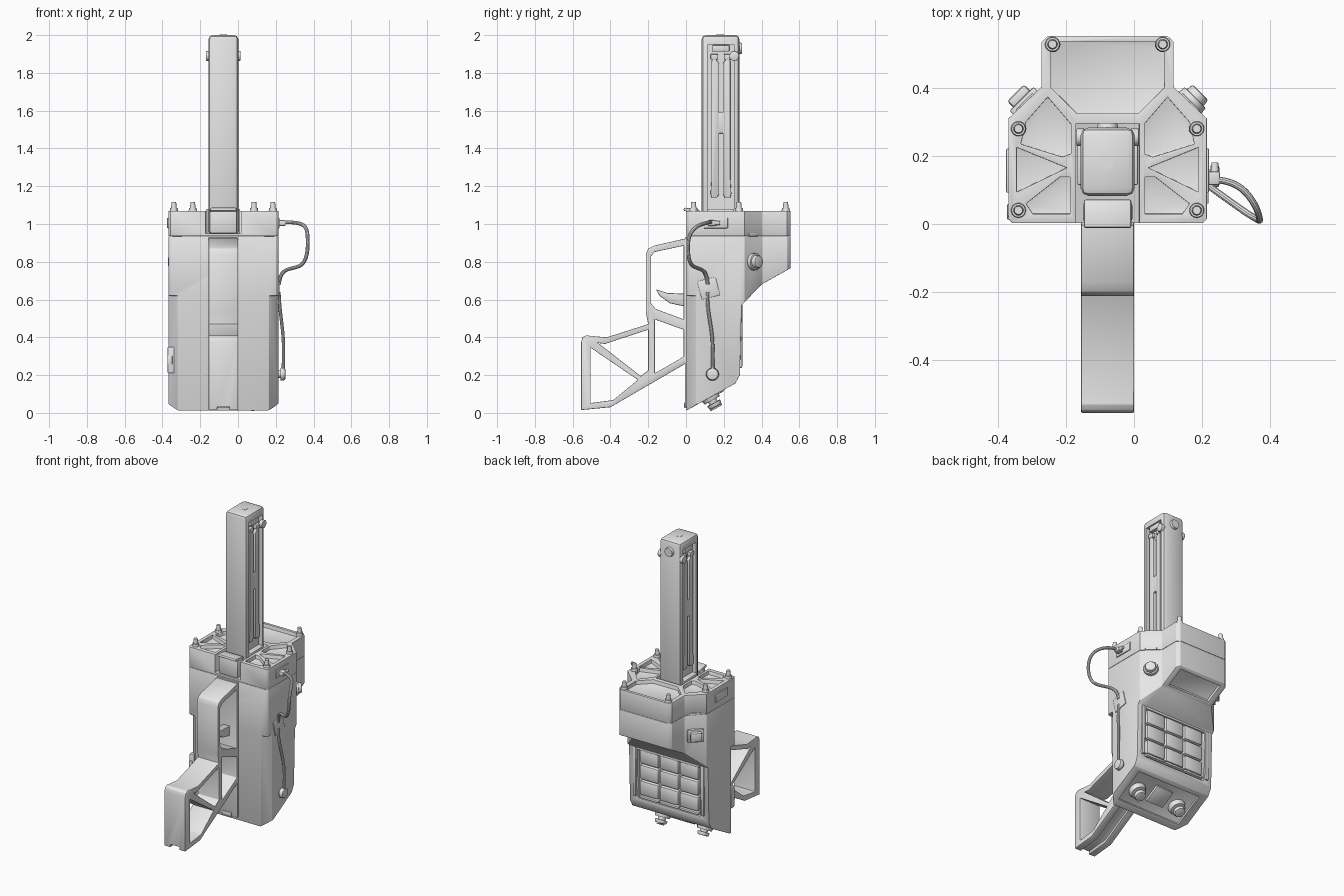
import bpy, bmesh, math
from mathutils import Vector, Matrix

if bpy.data.objects.get("Cube"):
    bpy.data.objects.remove(bpy.data.objects["Cube"])

AXIS_X = -0.0775      # the body's centre line; parts are built around x = 0, then shifted
parts = []


def add(name, bm):
    bmesh.ops.recalc_face_normals(bm, faces=bm.faces[:])
    me = bpy.data.meshes.new(name)
    bm.to_mesh(me)
    bm.free()
    ob = bpy.data.objects.new(name, me)
    bpy.context.scene.collection.objects.link(ob)
    parts.append(ob)
    return ob


def bake(ob):
    bpy.context.view_layer.update()
    dg = bpy.context.evaluated_depsgraph_get()
    me = bpy.data.meshes.new_from_object(ob.evaluated_get(dg))
    ob.modifiers.clear()
    ob.data = me


def bevel(ob, width, segments=2):
    m = ob.modifiers.new("bevel", 'BEVEL')
    m.width, m.segments, m.limit_method = width, segments, 'ANGLE'
    m.angle_limit = math.radians(28)
    bake(ob)
    return ob


def combine(ob, tools, op='DIFFERENCE'):
    for t in tools:
        m = ob.modifiers.new("bool", 'BOOLEAN')
        m.operation, m.object, m.solver = op, t, 'EXACT'
        t.hide_render = True
    bake(ob)
    for t in tools:
        parts.remove(t)
        bpy.data.objects.remove(t)
    return ob


def prism(name, pts, axis, lo, hi, width=0):
    place = {'x': lambda a, b: (lo, a, b), 'y': lambda a, b: (a, lo, b),
             'z': lambda a, b: (a, b, lo)}[axis]
    bm = bmesh.new()
    face = bm.faces.new([bm.verts.new(place(a, b)) for a, b in pts])
    ext = bmesh.ops.extrude_face_region(bm, geom=[face])
    shift = Vector([hi - lo if c == axis else 0 for c in "xyz"])
    bmesh.ops.translate(bm, vec=shift,
                        verts=[g for g in ext["geom"] if isinstance(g, bmesh.types.BMVert)])
    ob = add(name, bm)
    return bevel(ob, width) if width else ob


def box(name, centre, size, width=0, tilt=0, turn=0):
    bm = bmesh.new()
    mat = (Matrix.Translation(centre) @ Matrix.Rotation(turn, 4, 'Z')
           @ Matrix.Rotation(tilt, 4, 'X') @ Matrix.Diagonal((*size, 1)))
    bmesh.ops.create_cube(bm, size=1, matrix=mat)
    ob = add(name, bm)
    return bevel(ob, width) if width else ob


def rod(name, centre, direction, r1, r2, depth, sides=24, width=0):
    bm = bmesh.new()
    rot = Vector(direction).to_track_quat('Z', 'Y').to_matrix().to_4x4()
    bmesh.ops.create_cone(bm, cap_ends=True, segments=sides, radius1=r1, radius2=r2,
                          depth=depth, matrix=Matrix.Translation(centre) @ rot)
    ob = add(name, bm)
    return bevel(ob, width) if width else ob


def both(pts):
    return pts + [(-a, b) for a, b in reversed(pts)]


def cable(name, pts, radius):
    cu = bpy.data.curves.new(name, 'CURVE')
    cu.dimensions, cu.bevel_depth, cu.bevel_resolution = '3D', radius, 3
    cu.use_fill_caps = True
    sp = cu.splines.new('NURBS')
    sp.points.add(len(pts) - 1)
    for p, (x, y, z) in zip(sp.points, pts):
        p.co = (x - AXIS_X, y, z, 1)
    sp.use_endpoint_u, sp.order_u, sp.resolution_u = True, 4, 8
    tmp = bpy.data.objects.new("cable_path", cu)
    bpy.context.scene.collection.objects.link(tmp)
    bpy.context.view_layer.update()
    me = bpy.data.meshes.new_from_object(tmp.evaluated_get(bpy.context.evaluated_depsgraph_get()))
    bpy.data.objects.remove(tmp)
    ob = bpy.data.objects.new(name, me)
    bpy.context.scene.collection.objects.link(ob)
    parts.append(ob)


# Main body: plan outline cut by the side and front profiles
plan = both([(0.28, 0.003), (0.2915, 0.015), (0.2915, 0.31), (0.194, 0.403),
             (0.194, 0.535), (0.175, 0.553)])
side = [(-0.02, 0.0), (0.26, 0.155), (0.285, 0.2), (0.295, 0.57), (0.4, 0.68),
        (0.57, 0.775), (0.57, 1.2), (-0.02, 1.2)]
front = both([(0.24, 0.01), (0.32, 0.07), (0.32, 1.2)])
body = prism("main_body", plan, 'z', -0.1, 0.935)
combine(body, [prism("side_profile", side, 'x', -0.5, 0.5),
               prism("front_profile", front, 'y', -0.1, 0.7)], 'INTERSECT')
SLOPE = math.atan2(0.145, 0.26)
tools = [box("back_recess", (0, 0.295, 0.4), (0.46, 0.05, 0.34)),
         box("screen_recess", (0, 0.477, 0.722), (0.31, 0.125, 0.04), 0, math.atan2(0.095, 0.17)),
         box("base_recess", (0, 0.14, 0.086), (0.47, 0.22, 0.03), 0, SLOPE)]
for s in (-1, 1):
    tools.append(prism("corner_cut", [(s * 0.4, -0.05), (s * 0.235, -0.05), (s * 0.235, -0.003),
                                      (s * 0.297, 0.06), (s * 0.4, 0.06)], 'z', -0.2, 0.62))
combine(body, tools)
bevel(body, 0.005)

# Upper cap with ribbed top
cap = prism("top_cap", plan, 'z', 0.936, 1.07)
pockets = [[(0.176, 0.373), (0.108, 0.294), (0.108, 0.206), (0.133, 0.197), (0.255, 0.235),
            (0.24, 0.3)],
           [(0.267, 0.225), (0.12, 0.165), (0.267, 0.094)],
           [(0.11, 0.138), (0.11, 0.03), (0.22, 0.03), (0.24, 0.06), (0.14, 0.138)]]
tools = [prism("rear_pocket", both([(0.166, 0.52), (0.15, 0.535)][::-1]
                                   + [(0.166, 0.4), (0.09, 0.325)]), 'z', 1.045, 1.2),
         box("tower_slot", (0, 0.095, 1.1), (0.186, 0.4, 0.3))]
for s in (-1, 1):
    for p in pockets:
        tools.append(prism("pocket", [(s * a, b) for a, b in p], 'z', 1.045, 1.2))
combine(cap, tools)
bevel(cap, 0.005)

# Top screws
for s in (-1, 1):
    for u, y in ((0.262, 0.04), (0.262, 0.28), (0.162, 0.528)):
        rod("screw_collar", (s * u, y, 1.073), (0, 0, 1), 0.023, 0.02, 0.026)
        rod("screw_post", (s * u, y, 1.095), (0, 0, 1), 0.016, 0.012, 0.045, 16)

# Tower with recessed rails on both sides
tower = box("tower", (0, 0.183, 1.47), (0.158, 0.2, 1.06), 0.022)
combine(tower, [box("tower_groove", (s * 0.085, 0.185, 1.515), (0.066, 0.138, 0.87))
                for s in (-1, 1)])
for s in (-1, 1):
    lo, hi = sorted((s * 0.045, s * 0.071))
    for m in (-1, 1):
        rail = [(0.185 + m * a, z) for a, z in ((0.01, 1.16), (0.02, 1.14), (0.05, 1.14),
                (0.055, 1.16), (0.05, 1.24), (0.05, 1.86), (0.04, 1.89), (0.01, 1.85))]
        prism("tower_rail", rail, 'x', lo, hi, 0.004)
        box("rail_clamp", (s * 0.062, 0.185 + m * 0.035, 1.885), (0.024, 0.04, 0.03), 0.005)
    box("rail_clip", (s * 0.058, 0.185, 1.535), (0.024, 0.026, 0.11), 0.003)
    box("rail_head", (s * 0.062, 0.185, 1.93), (0.026, 0.09, 0.035), 0.005)
    box("tower_cheek", (s * 0.08, 0.185, 1.01), (0.018, 0.14, 0.14), 0.004)
    rod("tower_side_bolt", (s * 0.08, 0.255, 1.89), (1, 0, 0), 0.026, 0.026, 0.024, 20, 0.004)
rod("tower_back_bolt", (0, 0.285, 1.93), (0, 1, 0), 0.034, 0.028, 0.024)
rod("tower_top_pin", (0, 0.18, 2.0), (0, 0, 1), 0.02, 0.02, 0.004)
box("front_latch", (0, 0.035, 1.01), (0.145, 0.06, 0.12), 0.01)
box("latch_flap", (0, 0.03, 1.072), (0.14, 0.085, 0.018), 0.007, -0.15)

# Front spine and handle frame
box("front_spine", (0, 0.002, 0.48), (0.155, 0.014, 0.9), 0.003)
box("spine_catch", (0, -0.004, 0.04), (0.065, 0.012, 0.028), 0.003)
outline = [(0.005, 0.925), (-0.17, 0.885), (-0.2, 0.87), (-0.212, 0.84), (-0.212, 0.53),
           (-0.2, 0.47), (-0.42, 0.4), (-0.53, 0.41), (-0.548, 0.4), (-0.555, 0.375),
           (-0.555, 0.015), (-0.4, 0.03), (0.005, 0.265)]
holes = [[(-0.012, 0.885), (-0.165, 0.852), (-0.185, 0.83), (-0.185, 0.58), (-0.16, 0.55),
          (-0.012, 0.495)],
         [(-0.165, 0.495), (-0.012, 0.44), (-0.012, 0.3), (-0.03, 0.287), (-0.165, 0.21)],
         [(-0.465, 0.37), (-0.43, 0.365), (-0.2, 0.44), (-0.2, 0.225), (-0.24, 0.195)],
         [(-0.505, 0.345), (-0.255, 0.175), (-0.385, 0.068), (-0.505, 0.052)]]
handle = prism("handle", outline, 'x', -0.0775, 0.0775)
notch = [(-0.6, 0.03), (-0.4, 0.048), (-0.012, 0.272), (-0.012, 0.1), (-0.3, -0.1), (-0.6, -0.1)]
combine(handle, [prism("handle_hole", h, 'x', -0.2, 0.2) for h in holes]
        + [prism("handle_notch", notch, 'x', -0.032, 0.032)])
bevel(handle, 0.007)
prism("trigger", [(-0.16, 0.655), (-0.1, 0.635), (0.01, 0.63), (0.01, 0.56), (-0.085, 0.58),
                  (-0.14, 0.62)], 'x', -0.025, 0.025, 0.006)

# Quilted back panel with side rails
for c in (-1, 0, 1):
    for z, h in ((0.515, 0.1), (0.41, 0.1), (0.305, 0.1), (0.245, 0.016)):
        box("back_pad", (c * 0.147, 0.277, z), (0.142, 0.035, h), min(0.016, h / 3))
for s in (-1, 1):
    box("back_rail", (s * 0.25, 0.289, 0.41), (0.022, 0.018, 0.34), 0.005)
box("back_lip", (0, 0.29, 0.565), (0.46, 0.02, 0.016), 0.004)

# Sloped base: plate, stepped knob and wing valve
normal = Vector((0, math.sin(SLOPE), -math.cos(SLOPE)))


def on_base(x, y, out):
    return Vector((x, y, 0.01 + 0.545 * y)) + normal * out


box("base_plate", on_base(0, 0.15, -0.006), (0.13, 0.12, 0.02), 0.006, SLOPE)
for x in (0.155, -0.155):
    rod("knob_base", on_base(x, 0.13, 0), normal, 0.055, 0.045, 0.035)
    rod("knob_stem", on_base(x, 0.13, 0.025), normal, 0.026, 0.022, 0.04)
rod("round_knob", on_base(0.155, 0.13, 0.045), normal, 0.04, 0.034, 0.022, 24, 0.005)
rod("hex_knob", on_base(-0.155, 0.13, 0.042), normal, 0.04, 0.035, 0.022, 8, 0.004)
box("valve_wing", on_base(0.155, 0.13, 0.056), (0.016, 0.07, 0.016), 0.004, SLOPE)

# Side ports, vents and angled-face fittings
for s in (-1, 1):
    box("side_port", (s * 0.29, 0.157, 1.005), (0.016, 0.13, 0.055), 0.004)
    box("vent_slot", (s * 0.243, 0.357, 0.942), (0.07, 0.008, 0.014), 0.002, 0, -s * math.pi / 4)
diag = Vector((1, 1, 0)).normalized()
knob = Vector((0.243, 0.357, 0.8))
rod("side_knob_ring", knob + diag * 0.008, diag, 0.046, 0.044, 0.025, 24, 0.004)
rod("side_knob", knob + diag * 0.025, diag, 0.036, 0.032, 0.035, 24, 0.006)
box("socket_plate", (-0.245, 0.36, 0.8), (0.1, 0.022, 0.085), 0.005, 0, math.pi / 4)
box("socket_block", (-0.258, 0.373, 0.8), (0.07, 0.035, 0.06), 0.008, 0, math.pi / 4)
box("corner_hinge", (-0.277, 0.04, 0.28), (0.036, 0.04, 0.14), 0.005)
box("hinge_clip", (-0.283, 0.025, 0.28), (0.026, 0.024, 0.05), 0.004)

# Cable, plug, holder and end button
box("plug", (0.305, 0.135, 1.005), (0.05, 0.04, 0.03), 0.006)
rod("plug_pin", (0.315, 0.16, 1.005), (0, 1, 0), 0.014, 0.01, 0.04, 12)
cable("cable_loop", [(0.23, 0.13, 1.01), (0.3, 0.13, 1.01), (0.36, 0.06, 1.0), (0.37, 0.01, 0.94),
                     (0.37, 0.01, 0.84), (0.34, 0.025, 0.77), (0.25, 0.09, 0.765),
                     (0.222, 0.11, 0.73), (0.217, 0.115, 0.68)], 0.01)
cable("cable_drop", [(0.217, 0.115, 0.64), (0.219, 0.11, 0.57), (0.235, 0.135, 0.46),
                     (0.245, 0.145, 0.34), (0.238, 0.14, 0.21)], 0.009)
box("cable_holder", (0.291, 0.12, 0.66), (0.012, 0.1, 0.1), 0.003, 0.25)
rod("cable_button", (0.315, 0.14, 0.205), (1, 0, 0), 0.035, 0.031, 0.026, 24, 0.005)
rod("button_stem", (0.295, 0.14, 0.205), (1, 0, 0), 0.02, 0.02, 0.03, 16)

# One grey finish, shift onto the centre line, smooth rounded edges
grey = bpy.data.materials.new("light_grey")
grey.use_nodes = True
grey.diffuse_color = (0.8, 0.8, 0.8, 1)
grey.node_tree.nodes["Principled BSDF"].inputs["Base Color"].default_value = (0.8, 0.8, 0.8, 1)
bpy.ops.object.select_all(action='DESELECT')
for ob in parts:
    ob.data.materials.clear()
    ob.data.materials.append(grey)
    ob.location.x += AXIS_X
    ob.select_set(True)
bpy.context.view_layer.objects.active = parts[0]
bpy.ops.object.shade_smooth_by_angle(angle=math.radians(32))
